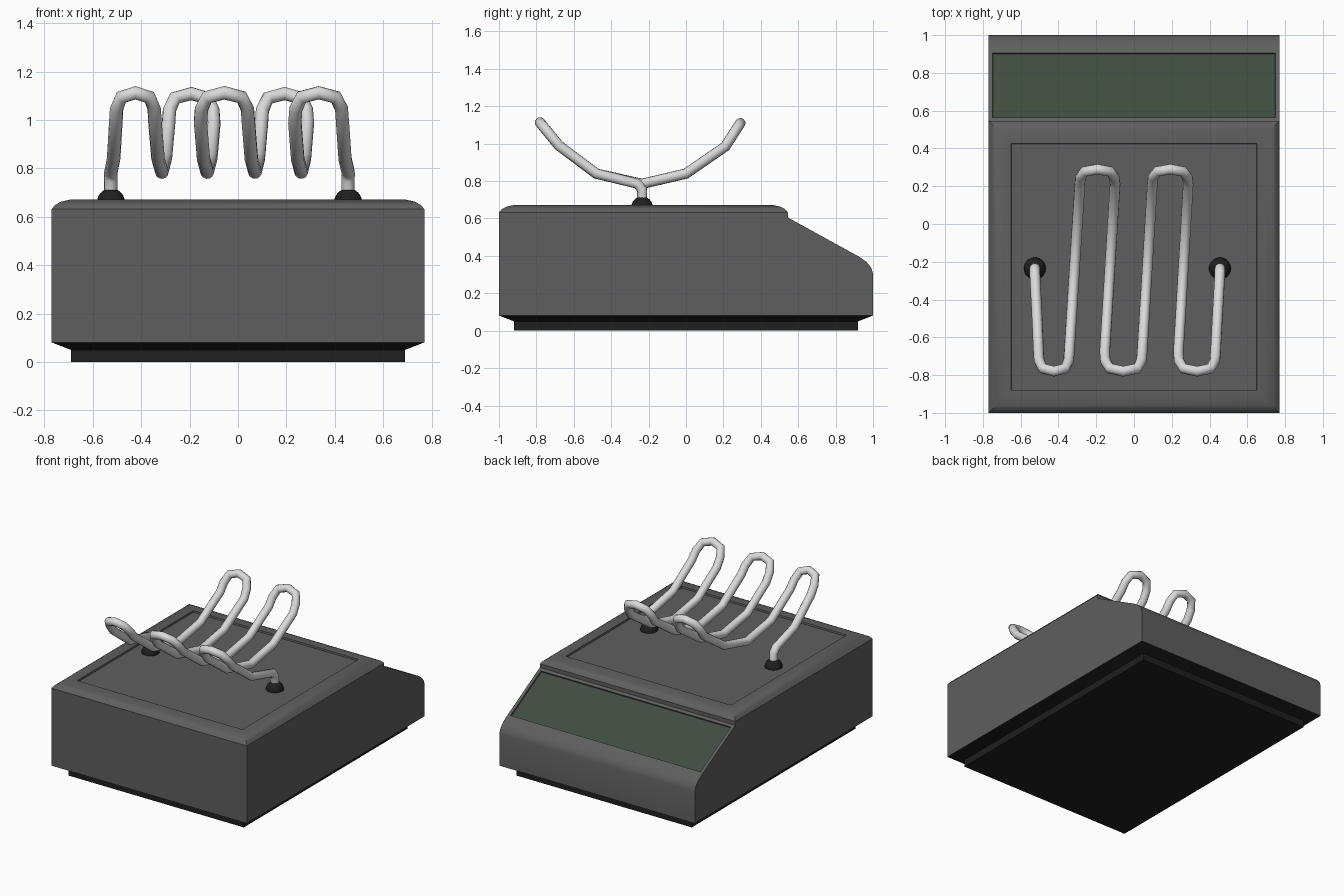
import bpy, bmesh
from mathutils import Vector

if "Cube" in bpy.data.objects:
    bpy.data.objects.remove(bpy.data.objects["Cube"])


def material(name, rgb):
    m = bpy.data.materials.new(name)
    m.diffuse_color = (*rgb, 1)
    m.use_nodes = True
    m.node_tree.nodes["Principled BSDF"].inputs["Base Color"].default_value = m.diffuse_color
    return m


GREY = material("grey plastic", (0.114, 0.114, 0.114))
GREEN = material("dark green screen", (0.051, 0.072, 0.051))
BLACK = material("black rubber", (0.014, 0.014, 0.014))
WHITE = material("white wire", (0.70, 0.70, 0.70))


def smooth(ob, angle=0.6):
    bpy.ops.object.select_all(action='DESELECT')
    ob.select_set(True)
    bpy.context.view_layer.objects.active = ob
    bpy.ops.object.shade_smooth_by_angle(angle=angle)


def add_object(name, bm, *mats):
    me = bpy.data.meshes.new(name)
    bm.to_mesh(me)
    bm.free()
    for m in mats:
        me.materials.append(m)
    ob = bpy.data.objects.new(name, me)
    bpy.context.collection.objects.link(ob)
    smooth(ob)
    return ob


def loft(bm, rings, caps=True):
    """Skin a list of point rings; returns the side faces and the caps."""
    loops = [[bm.verts.new(p) for p in r] for r in rings]
    n = len(loops[0])
    sides = [bm.faces.new((a[i], a[(i + 1) % n], b[(i + 1) % n], b[i]))
             for a, b in zip(loops, loops[1:]) for i in range(n)]
    ends = [bm.faces.new(loops[0][::-1]), bm.faces.new(loops[-1])] if caps else []
    bmesh.ops.recalc_face_normals(bm, faces=bm.faces)
    bm.normal_update()
    return sides, ends


def inset(bm, face, thickness, depth=0):
    bmesh.ops.inset_individual(bm, faces=[face], thickness=thickness,
                               depth=depth, use_even_offset=True)
    bm.normal_update()


# housing: side profile (y, z) extruded across the width
profile = [(-1, 0.08), (-1, 0.632), (0.545, 0.632), (0.545, 0.605), (0.925, 0.396),
           (0.965, 0.368), (0.99, 0.338), (1, 0.305), (1, 0.08)]
bm = bmesh.new()
sides, _ = loft(bm, [[(x, y, z) for y, z in profile] for x in (-0.77, 0.77)])
top, slope = sides[1], sides[3]
# rounded rim of the upper deck, then its recessed panel
for t, d in ((0.015, 0.018), (0.025, 0.013), (0.04, 0.009)):
    inset(bm, top, t, d)
inset(bm, top, 0.04)
inset(bm, top, 0.002, -0.012)
# recessed screen on the slope
inset(bm, slope, 0.022)
inset(bm, slope, 0.001, -0.01)
slope.material_index = 1
add_object("housing", bm, GREY, GREEN)

# plinth with a flared upper edge
bm = bmesh.new()
loft(bm, [[(sx * w, sy * d, z) for sx, sy in ((-1, -1), (1, -1), (1, 1), (-1, 1))]
          for w, d, z in ((0.69, 0.92, 0), (0.69, 0.92, 0.05), (0.77, 1, 0.081))])
add_object("plinth", bm, BLACK)

# round grommets at the wire ends
X_LEFT, X_RIGHT, Y_END = -0.525, 0.455, -0.235
for name, x in (("left_grommet", X_LEFT), ("right_grommet", X_RIGHT)):
    bm = bmesh.new()
    bmesh.ops.create_uvsphere(bm, u_segments=20, v_segments=12, radius=0.058)
    bmesh.ops.translate(bm, verts=bm.verts, vec=(x, Y_END, 0.66))
    add_object(name, bm, BLACK)

# serpentine wire: hairpin strands lying on a curved trough
trough = [(-0.79, 1.125), (-0.68, 0.99), (-0.48, 0.84), (-0.235, 0.785),
          (0.0, 0.84), (0.21, 0.985), (0.30, 1.125)]


def height(y):
    for (y0, z0), (y1, z1) in zip(trough, trough[1:]):
        if y <= y1:
            return z0 + (z1 - z0) * (y - y0) / (y1 - y0)
    return trough[-1][1]


# each strand: x at the front loop, x at the back loop
strands = [(-0.506, -0.47), (-0.345, -0.285), (-0.1, -0.1), (0.0, 0.0)]
strands = [(-0.505, None), (-0.343, -0.287), (-0.155, -0.1), (0.043, 0.097),
           (0.235, 0.287), (0.432, None)]
FRONT, BACK = -0.68, 0.21
path = [(X_LEFT, Y_END, 0.66), (X_LEFT, Y_END, 0.755), (X_LEFT, Y_END - 0.025, 0.786)]


def flat(x, y):
    path.append((x, y, height(y)))


for i, (xf, xb) in enumerate(strands):
    forward = i % 2 == 0                      # strand runs towards the front
    xs, xe = (xb, xf) if forward else (xf, xb)
    ys = [0.0, -0.235, -0.48] if forward else [-0.48, -0.235, 0.0]
    if i == 0:
        ys = [-0.48]
    if i == len(strands) - 1:
        ys = [-0.48]
    for y in ys:
        a, b = xf, xb
        if a is None or b is None:
            b = X_LEFT if i == 0 else X_RIGHT
            f = (y - FRONT) / (Y_END - FRONT)
        else:
            f = (y - FRONT) / (BACK - FRONT)
        flat(a + (b - a) * f, y)
    if i == len(strands) - 1:
        break
    # hairpin bend to the next strand
    nxt = strands[i + 1][0 if forward else 1]
    y0, s = (FRONT, -1) if forward else (BACK, 1)
    out = 1.0 if forward else 0.8
    w = nxt - xe
    for fx, dy in ((0, 0), (0.02, 0.045), (0.14, 0.085), (0.5, 0.1),
                   (0.86, 0.085), (0.98, 0.045), (1, 0)):
        flat(xe + w * fx, y0 + s * dy * out)
path += [(X_RIGHT, Y_END - 0.025, 0.786), (X_RIGHT, Y_END, 0.755), (X_RIGHT, Y_END, 0.66)]

cu = bpy.data.curves.new("wire", 'CURVE')
cu.dimensions = '3D'
cu.bevel_depth = 0.028
cu.bevel_resolution = 4
cu.use_fill_caps = True
sp = cu.splines.new('POLY')
sp.points.add(len(path) - 1)
for p, co in zip(sp.points, path):
    p.co = (*co, 1)
cu.materials.append(WHITE)
wire = bpy.data.objects.new("wire", cu)
bpy.context.collection.objects.link(wire)
bpy.ops.object.select_all(action='DESELECT')
wire.select_set(True)
bpy.context.view_layer.objects.active = wire
bpy.ops.object.convert(target='MESH')
smooth(bpy.context.view_layer.objects.active, 0.9)
